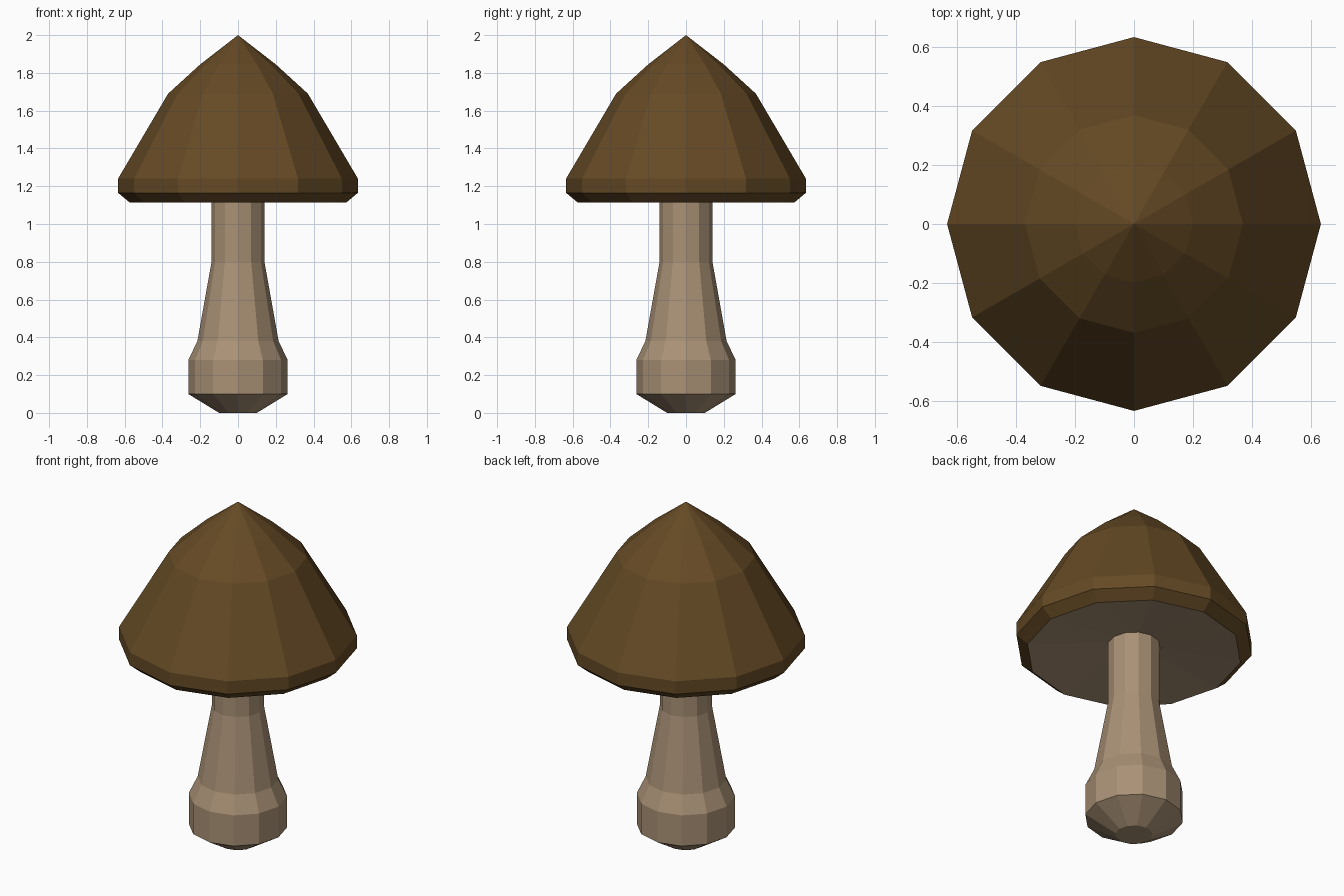
import bpy, bmesh, math

SIDES = 12

cube = bpy.data.objects.get("Cube")
if cube:
    bpy.data.objects.remove(cube, do_unlink=True)


def material(name, rgb):
    mat = bpy.data.materials.new(name)
    mat.use_nodes = True
    colour = (*rgb, 1.0)
    mat.diffuse_color = colour
    bsdf = mat.node_tree.nodes["Principled BSDF"]
    bsdf.inputs["Base Color"].default_value = colour
    bsdf.inputs["Roughness"].default_value = 0.9
    return mat


def lathe(name, profile, mat):
    """Revolve (radius, height) points, listed bottom to top, into flat facets."""
    bm = bmesh.new()
    rings = []
    for r, z in profile:
        if r == 0:
            rings.append([bm.verts.new((0, 0, z))] * SIDES)
        else:
            angles = [math.tau * i / SIDES for i in range(SIDES)]
            rings.append([bm.verts.new((r * math.cos(a), r * math.sin(a), z)) for a in angles])
    for low, high in zip(rings, rings[1:]):
        for i in range(SIDES):
            j = (i + 1) % SIDES
            corners = dict.fromkeys((low[i], low[j], high[j], high[i]))
            bm.faces.new(list(corners))
    mesh = bpy.data.meshes.new(name)
    bm.to_mesh(mesh)
    bm.free()
    mesh.materials.append(mat)
    obj = bpy.data.objects.new(name, mesh)
    bpy.context.collection.objects.link(obj)
    return obj


brown = material("cap_brown", (0.130, 0.068, 0.018))
beige = material("stem_beige", (0.400, 0.285, 0.180))

# Stem with a bulbous foot
lathe("stem", [(0, 0), (0.10, 0), (0.263, 0.10), (0.263, 0.28), (0.215, 0.38),
               (0.14, 0.80), (0.14, 1.18)], beige)

# Pointed cap with a bevelled rim
lathe("cap", [(0.575, 1.115), (0.635, 1.165), (0.635, 1.24), (0.37, 1.69),
              (0.20, 1.845), (0, 2.0)], brown)

# Shallow hollow underside; its faces look downward
gills = lathe("gills", [(0.575, 1.115), (0.14, 1.165), (0, 1.18)], beige)
